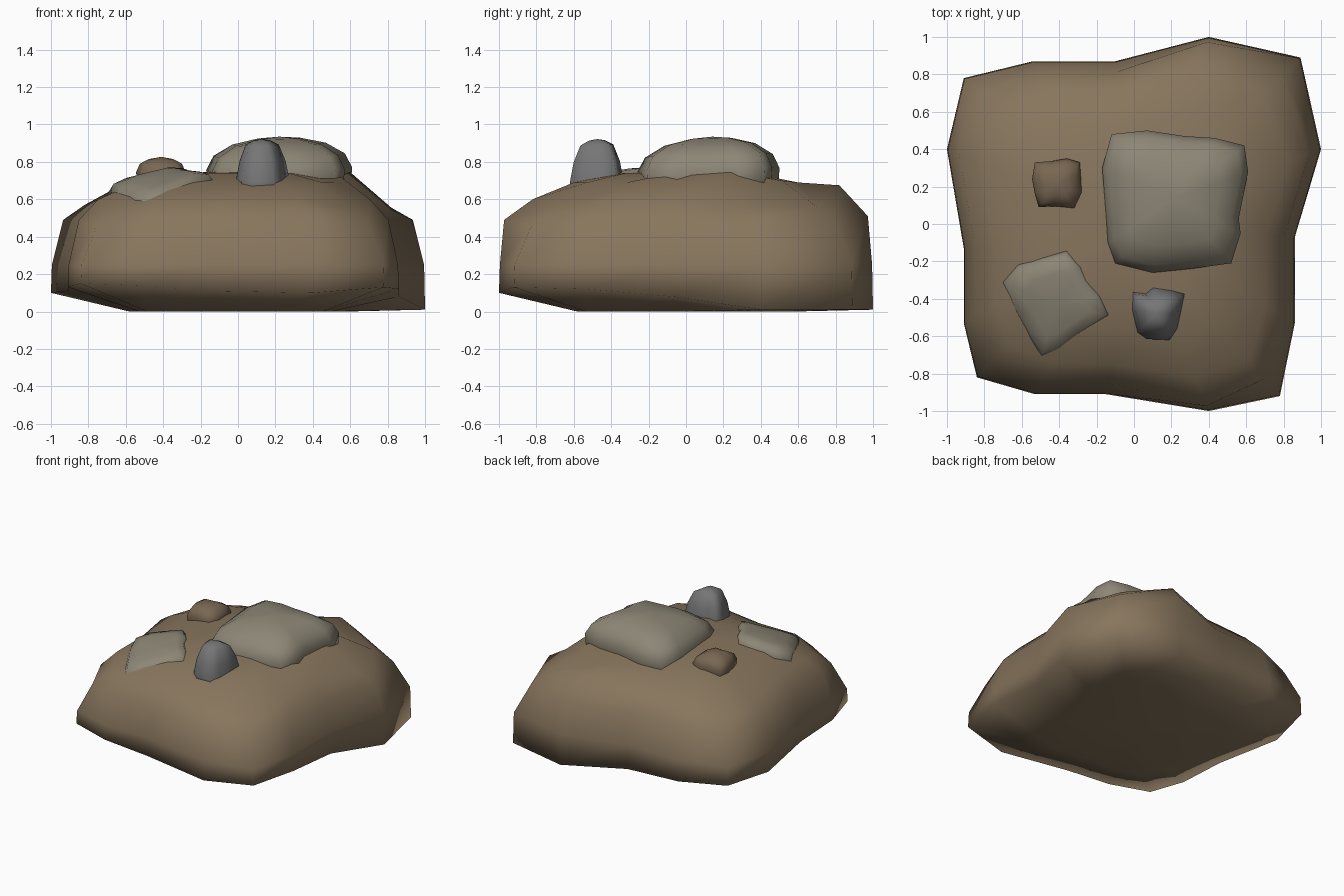
import bpy, bmesh

if "Cube" in bpy.data.objects:
    bpy.data.objects.remove(bpy.data.objects["Cube"])


def material(name, rgb):
    m = bpy.data.materials.new(name)
    m.diffuse_color = (*rgb, 1)
    m.use_nodes = True
    m.node_tree.nodes["Principled BSDF"].inputs["Base Color"].default_value = m.diffuse_color
    return m


def loft(name, rings, bottom, top, mat):
    """Skin equal-length rings of points, closing each end with a fan."""
    bm = bmesh.new()
    rows = [[bm.verts.new(p) for p in ring] for ring in rings]
    n = len(rows[0])
    for a, b in zip(rows, rows[1:]):
        for i in range(n):
            j = (i + 1) % n
            bm.faces.new((a[i], a[j], b[j], b[i]))
    for row, p in ((rows[0], bottom), (rows[-1], top)):
        tip = bm.verts.new(p)
        for i in range(n):
            bm.faces.new((row[i], row[(i + 1) % n], tip))
    bmesh.ops.recalc_face_normals(bm, faces=bm.faces)
    for f in bm.faces:
        f.smooth = True
    me = bpy.data.meshes.new(name)
    bm.to_mesh(me)
    bm.free()
    me.materials.append(mat)
    ob = bpy.data.objects.new(name, me)
    bpy.context.collection.objects.link(ob)
    return ob


def rock(name, outline, centre, levels, mat, tilt=(0, 0)):
    """Domed stone: the plan outline shrinks through (scale, z) levels on a tilted plane."""
    cx, cy = centre

    def put(x, y, s, z):
        dx, dy = (x - cx) * s, (y - cy) * s
        return cx + dx, cy + dy, z + tilt[0] * dx + tilt[1] * dy

    rings = [[put(x, y, s, z) for x, y in outline] for s, z in levels[:-1]]
    return loft(name, rings, (cx, cy, levels[0][1]), (cx, cy, levels[-1][1]), mat)


earth = material("earth", (0.245, 0.18, 0.11))
dark_earth = material("dark_earth", (0.19, 0.135, 0.085))
stone = material("stone", (0.265, 0.24, 0.18))
slate = material("slate", (0.18, 0.18, 0.185))

# Mound: lumpy square plan, anticlockwise from the back left corner
plan = [(-.91, .78), (-1, .4), (-.91, -.13), (-.91, -.53), (-.84, -.82), (-.53, -.91),
        (-.15, -.91), (.4, -1), (.78, -.92), (.86, -.53), (.86, -.07), (1, .4),
        (.89, .89), (.4, 1), (-.1, .87), (-.54, .87)]
rim = [.11, .1, .11, .13, .15, .14, .11, .1, .13, .12, .08, .01, .01, .01, .06, .08]
corners = {0, 4, 8, 12}
# Height changes of single points, by level and plan index
bumps = {(1, 13): .02, (2, 11): -.045, (2, 13): .075, (2, 14): .02, (2, 12): -.01,
         (2, 1): -.03, (2, 8): -.02, (2, 4): -.02, (3, 11): .055, (3, 10): .055,
         (3, 12): .01, (3, 4): -.01, (4, 10): .01, (4, 11): .01}
rings = [[(x * .58, y * .58, 0) for x, y in plan],
         [(x, y, rim[i]) for i, (x, y) in enumerate(plan)]]
for lv, (s, z) in enumerate(((.995, .25), (.935, .49), (.82, .6), (.6, .69), (.35, .74))):
    ring = []
    for i, (x, y) in enumerate(plan):
        c = .96 if i in corners and lv in (1, 2, 3) else 1
        if lv == 1 and i in (7, 13):
            c = 1.04
        drop = .03 if i in corners and lv in (1, 2) else 0
        ring.append((x * s * c, y * s * c, z + bumps.get((lv, i), 0) - drop))
    rings.append(ring)
loft("mound", rings, (0, 0, 0), (0, 0, .75), earth)

# Large stone on top
rock("large_stone",
     [(-.12, .48), (-.17, .3), (-.15, .05), (-.14, -.1), (-.1, -.21), (.1, -.26), (.3, -.24),
      (.52, -.21), (.57, -.05), (.56, .03), (.61, .28), (.59, .42), (.43, .46), (.27, .47), (.07, .5)],
     (.22, .14), [(.97, .58), (1, .76), (.9, .835), (.64, .895), (.3, .925), (0, .935)],
     stone, (.02, .03))

# Flat stone lying on the front left slope
rock("sloping_stone",
     [(-.36, -.14), (-.5, -.18), (-.62, -.22), (-.7, -.31), (-.65, -.46), (-.57, -.6), (-.5, -.725),
      (-.4, -.69), (-.28, -.6), (-.12, -.49), (-.17, -.38), (-.24, -.3), (-.28, -.22)],
     (-.41, -.43), [(.95, .53), (1, .645), (.88, .7), (.6, .72), (0, .73)],
     stone, (.17, .25))

# Small brown stone at the back left
rock("small_stone",
     [(-.36, .35), (-.45, .335), (-.53, .33), (-.545, .24), (-.53, .16), (-.51, .09),
      (-.42, .095), (-.32, .085), (-.28, .17), (-.285, .26), (-.29, .33)],
     (-.41, .215), [(.9, .62), (1, .745), (.85, .79), (.5, .815), (0, .827)],
     dark_earth)

# Upright grey stone at the front
rock("upright_stone",
     [(.2, -.35), (.1, -.335), (.06, -.37), (-.01, -.36), (-.01, -.46), (.02, -.58), (.07, -.615),
      (.19, -.62), (.23, -.56), (.25, -.48), (.275, -.37)],
     (.125, -.475), [(1, .6), (1, .7), (.87, .8), (.62, .89), (.3, .915), (0, .922)],
     slate, (0, .03))
